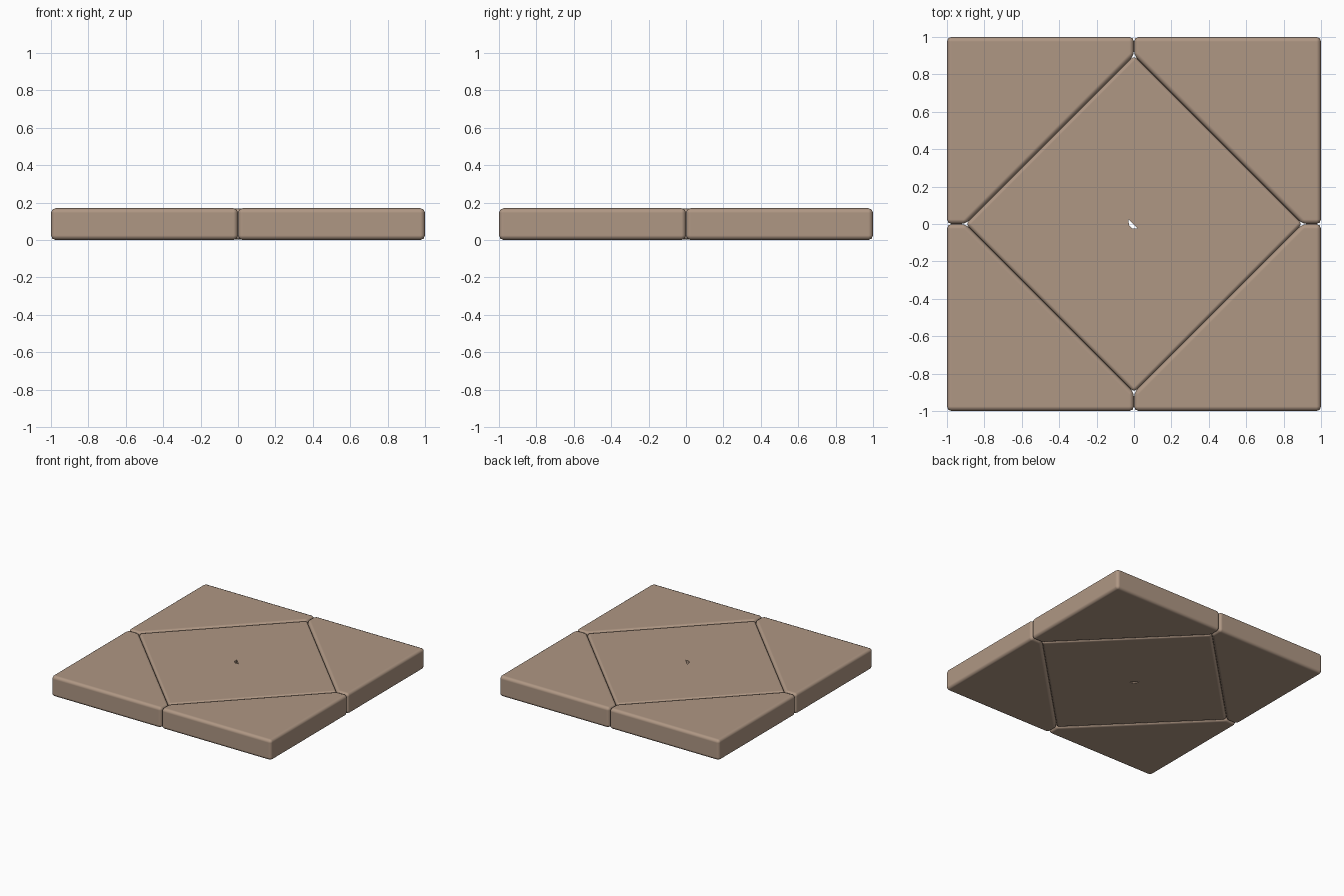
import bpy, bmesh, math

if "Cube" in bpy.data.objects:
    bpy.data.objects.remove(bpy.data.objects["Cube"])

stone = bpy.data.materials.new("tan stone")
stone.diffuse_color = (0.43, 0.31, 0.23, 1)
stone.use_nodes = True
stone.node_tree.nodes["Principled BSDF"].inputs["Base Color"].default_value = stone.diffuse_color


def slab(name, outline, z0, z1, bevel):
    """Extrude a counter-clockwise outline into a rounded-edge slab."""
    bm = bmesh.new()
    base = bm.faces.new([bm.verts.new((x, y, z0)) for x, y in outline])
    ext = bmesh.ops.extrude_face_region(bm, geom=[base], use_keep_orig=True)
    for v in ext["geom"]:
        if isinstance(v, bmesh.types.BMVert):
            v.co.z = z1
    bmesh.ops.recalc_face_normals(bm, faces=bm.faces)
    me = bpy.data.meshes.new(name)
    bm.to_mesh(me)
    bm.free()
    me.materials.append(stone)
    ob = bpy.data.objects.new(name, me)
    bpy.context.collection.objects.link(ob)
    if bevel:
        for p in me.polygons:
            p.use_smooth = True
        m = ob.modifiers.new("rounded edges", 'BEVEL')
        m.width = bevel
        m.segments = 2
        m.limit_method = 'ANGLE'
        m.angle_limit = math.radians(30)
        m.harden_normals = True
    return ob


# four corner slabs
corner = [(0.9, 0), (1, 0), (1, 1), (0, 1), (0, 0.9)]
for i in range(4):
    c, s = round(math.cos(i * math.pi / 2)), round(math.sin(i * math.pi / 2))
    slab(f"corner_slab_{i + 1}", [(c * x - s * y, s * x + c * y) for x, y in corner],
         0, 0.17, 0.025)

# diamond centre slab
r = 0.9
centre = slab("centre_slab", [(r, 0), (0, r), (-r, 0), (0, -r)], 0.002, 0.168, 0.02)

# small chipped hole through the middle
cutter = slab("hole_cutter", [(-0.03, 0.025), (-0.027, -0.005), (-0.01, -0.025), (0.022, -0.025)],
              -0.1, 0.3, 0)
cutter.hide_render = True
cutter.hide_set(True)
b = centre.modifiers.new("hole", 'BOOLEAN')
b.operation = 'DIFFERENCE'
b.solver = 'EXACT'
b.object = cutter
